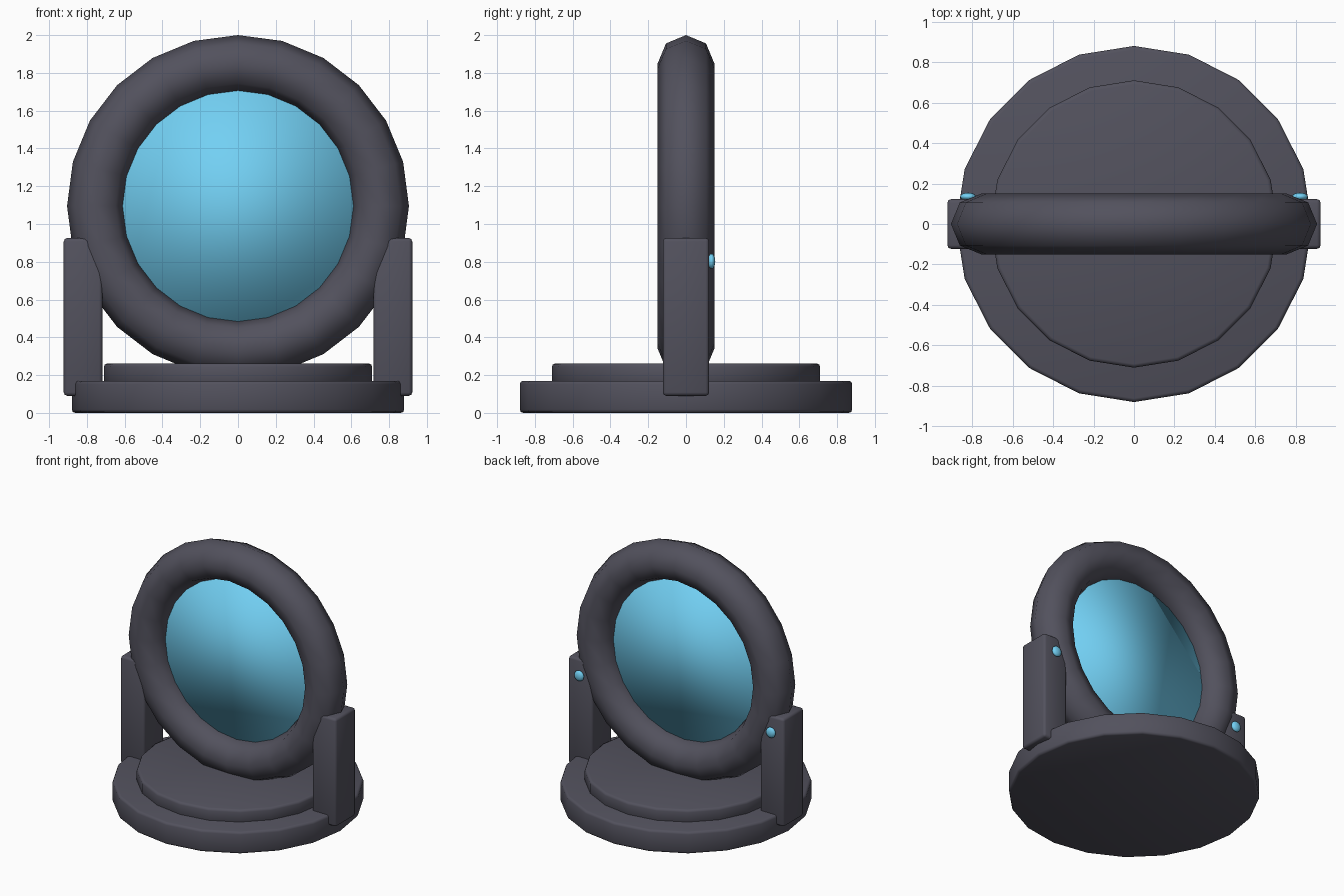
import bpy
from math import radians

if "Cube" in bpy.data.objects:
    bpy.data.objects.remove(bpy.data.objects["Cube"])


def material(name, color):
    m = bpy.data.materials.new(name)
    m.diffuse_color = color
    m.use_nodes = True
    m.node_tree.nodes["Principled BSDF"].inputs["Base Color"].default_value = m.diffuse_color
    return m


stone = material("dark_grey", (0.085, 0.083, 0.11, 1))
glow = material("light_blue", (0.17, 0.63, 0.9, 1))


def finish(name, mat, bevel=0.0, smooth_all=False):
    """Name, colour, bevel and shade the active object."""
    ob = bpy.context.object
    ob.name = name
    ob.data.materials.append(mat)
    bpy.ops.object.transform_apply(location=False, rotation=True, scale=True)
    if bevel:
        mod = ob.modifiers.new("bevel", 'BEVEL')
        mod.width = bevel
        mod.segments = 2
        mod.limit_method = 'ANGLE'
        mod.angle_limit = radians(40)
        bpy.ops.object.modifier_apply(modifier=mod.name)
    if smooth_all:
        bpy.ops.object.shade_smooth()
    else:
        bpy.ops.object.shade_smooth_by_angle(angle=radians(50))
    return ob


def disc(name, radius, z0, z1):
    bpy.ops.mesh.primitive_cylinder_add(vertices=20, radius=radius, depth=z1 - z0,
                                        location=(0, 0, (z0 + z1) / 2))
    return finish(name, stone, 0.018)


# Stepped round base
disc("base", 0.88, 0.0, 0.17)
disc("base_step", 0.71, 0.15, 0.262)

# Upright ring
RING_Z = 1.095
bpy.ops.mesh.primitive_torus_add(major_segments=24, minor_segments=8, major_radius=0.755,
                                 minor_radius=0.15, location=(0, 0, RING_Z),
                                 rotation=(radians(90), 0, 0))
finish("ring", stone, smooth_all=True)

# Thin pane filling the ring, softly shaded across its rim
bpy.ops.mesh.primitive_cylinder_add(vertices=24, radius=0.62, depth=0.03,
                                    location=(0, 0, RING_Z), rotation=(radians(90), 0, 0))
finish("pane", glow, smooth_all=True)

# Side posts, each with a small light on the back
for side, s in (("left", -1), ("right", 1)):
    bpy.ops.mesh.primitive_cube_add(size=1, location=(s * 0.82, 0, 0.508))
    bpy.context.object.scale = (0.205, 0.245, 0.835)
    finish(side + "_post", stone, 0.018)

    bpy.ops.mesh.primitive_uv_sphere_add(segments=12, ring_count=8, radius=0.04,
                                         location=(s * 0.82, 0.135, 0.803))
    bpy.context.object.scale = (1, 0.5, 1)
    finish(side + "_light", glow, smooth_all=True)
